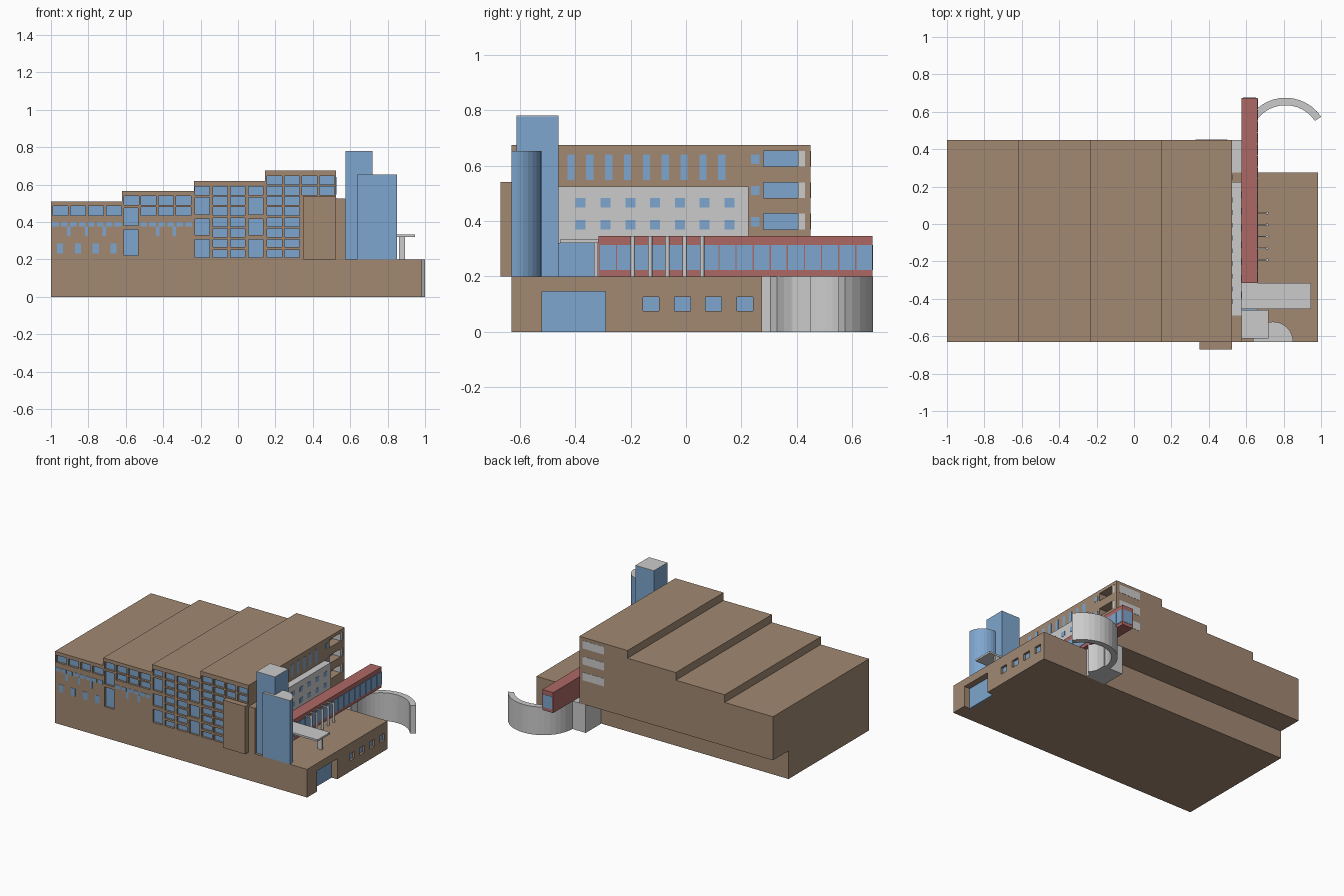
import bpy, bmesh, math
from mathutils import Matrix

if "Cube" in bpy.data.objects:
    bpy.data.objects.remove(bpy.data.objects["Cube"])


def material(name, rgb):
    m = bpy.data.materials.new(name)
    m.diffuse_color = (*rgb, 1)
    m.use_nodes = True
    m.node_tree.nodes["Principled BSDF"].inputs["Base Color"].default_value = m.diffuse_color
    return m


BROWN = material("brown_wall", (0.36, 0.25, 0.17))
BLUE = material("blue_glass", (0.21, 0.38, 0.62))
RED = material("red_cladding", (0.42, 0.14, 0.13))


def finish(name, bm, mat):
    bmesh.ops.recalc_face_normals(bm, faces=bm.faces)
    me = bpy.data.meshes.new(name)
    bm.to_mesh(me)
    bm.free()
    if mat:
        me.materials.append(mat)
    ob = bpy.data.objects.new(name, me)
    bpy.context.collection.objects.link(ob)
    return ob


def boxes(name, items, mat=None):
    """One object from boxes given as (x0, x1, y0, y1, z0, z1)."""
    bm = bmesh.new()
    for x0, x1, y0, y1, z0, z1 in items:
        bmesh.ops.create_cube(bm, size=1, matrix=Matrix.Translation(
            ((x0 + x1) / 2, (y0 + y1) / 2, (z0 + z1) / 2))
            @ Matrix.Diagonal((x1 - x0, y1 - y0, z1 - z0, 1)))
    return finish(name, bm, mat)


def prism(name, pts, vec, mat=None):
    """Extrude a closed outline of 3D points along a vector."""
    bm = bmesh.new()
    face = bm.faces.new([bm.verts.new(p) for p in pts])
    ext = bmesh.ops.extrude_face_region(bm, geom=[face])
    bmesh.ops.translate(bm, vec=vec, verts=[
        v for v in ext["geom"] if isinstance(v, bmesh.types.BMVert)])
    return finish(name, bm, mat)


def boolean(ob, other, op):
    mod = ob.modifiers.new("bool", 'BOOLEAN')
    mod.object, mod.operation, mod.solver = other, op, 'EXACT'
    bpy.context.view_layer.update()
    dg = bpy.context.evaluated_depsgraph_get()
    me = bpy.data.meshes.new_from_object(ob.evaluated_get(dg))
    ob.modifiers.clear()
    ob.data = me
    bpy.data.objects.remove(other)


FRONT, WALL, BASE_X = -0.63, 0.525, 0.985

# Stepped main building over the wide base
steps = [(-1, -0.62, 0.51), (-0.62, -0.235, 0.565),
         (-0.235, 0.145, 0.62), (0.145, WALL, 0.675)]
outline = [(-1, FRONT, 0.2)]
for x0, x1, h in steps:
    outline += [(x0, FRONT, h), (x1, FRONT, h)]
outline.append((WALL, FRONT, 0.2))
body = prism("main_building", outline, (0, 1.08, 0), BROWN)
boolean(body, boxes("base", [(-1, BASE_X, FRONT, 0.275, 0, 0.2)], BROWN), 'UNION')

# Front windows as (x0, x1, z0, z1)
recessed, flush = [], []
rows = [(0.21, 0.25), (0.265, 0.305), (0.32, 0.365), (0.375, 0.42),
        (0.435, 0.48), (0.49, 0.535), (0.545, 0.59), (0.60, 0.645)]
for i in range(4):
    a = -0.99 + 0.0955 * i
    recessed.append((a, a + 0.08, 0.435, 0.485))
    flush.append((a + 0.022, a + 0.055, 0.23, 0.285))
    b = -0.61 + 0.0925 * i
    recessed.append((b, b + 0.08, 0.49, 0.54))
    if i:
        recessed.append((b, b + 0.08, 0.435, 0.48))
    else:
        recessed += [(b, b + 0.075, 0.38, 0.475), (b, b + 0.075, 0.22, 0.36)]
    c = -0.23 + 0.095 * i
    if i in (0, 3):
        spans = [(0.21, 0.305), (0.33, 0.415), (0.44, 0.53), rows[6]]
    else:
        spans = rows[:7]
    recessed += [(c, c + 0.078, *s) for s in spans]
    d = 0.155 + 0.094 * i
    recessed += [(d, d + 0.08, *s) for s in (rows if i < 2 else rows[6:])]
for start, n in ((-0.995, 8), (-0.522, 6)):
    flush += [(start + 0.048 * k, start + 0.048 * k + 0.036, 0.375, 0.4)
              for k in range(n)]
flush += [(x - 0.009, x + 0.009, 0.325, 0.375)
          for x in (-0.905, -0.81, -0.715, -0.43, -0.34)]

# Right-hand openings as (y0, y1, z0, z1)
balconies = [(0.28, 0.43, z, z + 0.056) for z in (0.37, 0.483, 0.596)]
base_windows = [(-0.155 + 0.113 * i, -0.097 + 0.113 * i, 0.075, 0.125)
                for i in range(4)]
door = (-0.52, -0.29, -0.02, 0.146)

# Cut all recesses
cuts = [(x0, x1, FRONT - 0.02, FRONT + 0.018, z0, z1) for x0, x1, z0, z1 in recessed]
cuts += [(WALL - 0.07, WALL + 0.02, *w) for w in balconies]
cuts += [(BASE_X - 0.02, BASE_X + 0.02, *w) for w in base_windows]
cuts.append((BASE_X - 0.05, BASE_X + 0.02, *door))
boolean(body, boxes("cutter", cuts), 'DIFFERENCE')

# Glass in the recesses and flush panes
glass = [(x0, x1, FRONT + 0.015, FRONT + 0.025, z0, z1) for x0, x1, z0, z1 in recessed]
glass += [(x0, x1, FRONT - 0.002, FRONT + 0.01, z0, z1) for x0, x1, z0, z1 in flush]
boxes("front_windows", glass, BLUE)
side = [(BASE_X - 0.025, BASE_X - 0.016, *w) for w in base_windows]
side.append((BASE_X - 0.055, BASE_X - 0.045, -0.52, -0.29, 0, 0.146))
slots = [(-0.428 + 0.068 * i, -0.402 + 0.068 * i, 0.548, 0.64) for i in range(9)]
slots += [(0.235, 0.265, z, z + 0.034) for z in (0.38, 0.493, 0.606)]
side += [(WALL - 0.01, WALL + 0.002, *w) for w in slots]
side += [(WALL - 0.075, WALL - 0.062, *w) for w in balconies]
boxes("side_windows", side, BLUE)
boxes("balcony_side_panels", [(WALL - 0.06, WALL - 0.002, 0.405, 0.43, z0, z1)
                              for _, _, z0, z1 in balconies])
boxes("back_panes", [(0.33, 0.5, 0.44, 0.4515, z0, z1) for _, _, z0, z1 in balconies])

# Grey side panel with its small windows
boxes("side_panel", [(WALL, 0.575, -0.49, 0.225, 0.2, 0.525)])
boxes("panel_windows", [(0.57, 0.577, -0.398 + 0.0895 * i, -0.362 + 0.0895 * i, z, z + 0.033)
                        for i in range(7) for z in (0.37, 0.449)], BLUE)

# Brown projecting bays at the front corner
boxes("front_bay", [(0.35, WALL, -0.67, FRONT, 0.2, 0.54)], BROWN)
boxes("corner_bay", [(WALL, 0.575, FRONT, -0.49, 0.2, 0.525)], BROWN)

# Glass tower and half-round stair tower with grey roofs
boxes("tower", [(0.575, 0.72, -0.612, -0.46, 0.2, 0.777)], BLUE)
boxes("tower_roof", [(0.575, 0.72, -0.612, -0.46, 0.777, 0.78)])
arc = [(0.743 + 0.108 * math.cos(math.pi * i / 16),
        FRONT + 0.108 * math.sin(math.pi * i / 16)) for i in range(17)]
prism("round_tower", [(x, y, 0.2) for x, y in arc], (0, 0, 0.45), BLUE)
prism("round_tower_roof", [(x, y, 0.65) for x, y in arc], (0, 0, 0.003))

# Entrance canopy with glazed lobby and post
boxes("canopy", [(0.575, 0.945, -0.455, -0.315, 0.32, 0.333)])
boxes("canopy_post", [(0.86, 0.893, -0.332, -0.317, 0.2, 0.32)])
boxes("lobby", [(0.575, 0.66, -0.46, -0.315, 0.2, 0.32)], BLUE)

# Red bridge with a row of panes
boxes("bridge", [(0.575, 0.66, -0.315, 0.673, 0.2, 0.345)], RED)
panes = [(0.655, 0.663, 0.615 - 0.0617 * i, 0.672 - 0.0617 * i, 0.223, 0.314)
         for i in range(16)]
panes.append((0.582, 0.653, 0.665, 0.675, 0.223, 0.314))
boxes("bridge_panes", panes, BLUE)

# Columns beside the bridge with brackets
bm = bmesh.new()
ys = [0.058 - 0.0625 * i for i in range(5)]
for y in ys:
    bmesh.ops.create_cone(bm, cap_ends=True, segments=12, radius1=0.008, radius2=0.008,
                          depth=0.145, matrix=Matrix.Translation((0.712, y, 0.2725)))
finish("columns", bm, None)
boxes("column_brackets", [(0.655, 0.712, y - 0.003, y + 0.003, 0.325, 0.335) for y in ys])

# Curved ramp wall and the block it springs from
ring = []
for r, order in ((0.23, 1), (0.19, -1)):
    ring += [(0.81 + r * math.cos(t), 0.445 + r * math.sin(t), 0) for t in
             [math.radians(34 + 184 * k / 20) for k in range(21)][::order]]
prism("curved_wall", ring, (0, 0, 0.2))
boxes("wall_block", [(0.475, 0.63, 0.275, 0.449, 0, 0.199)])
